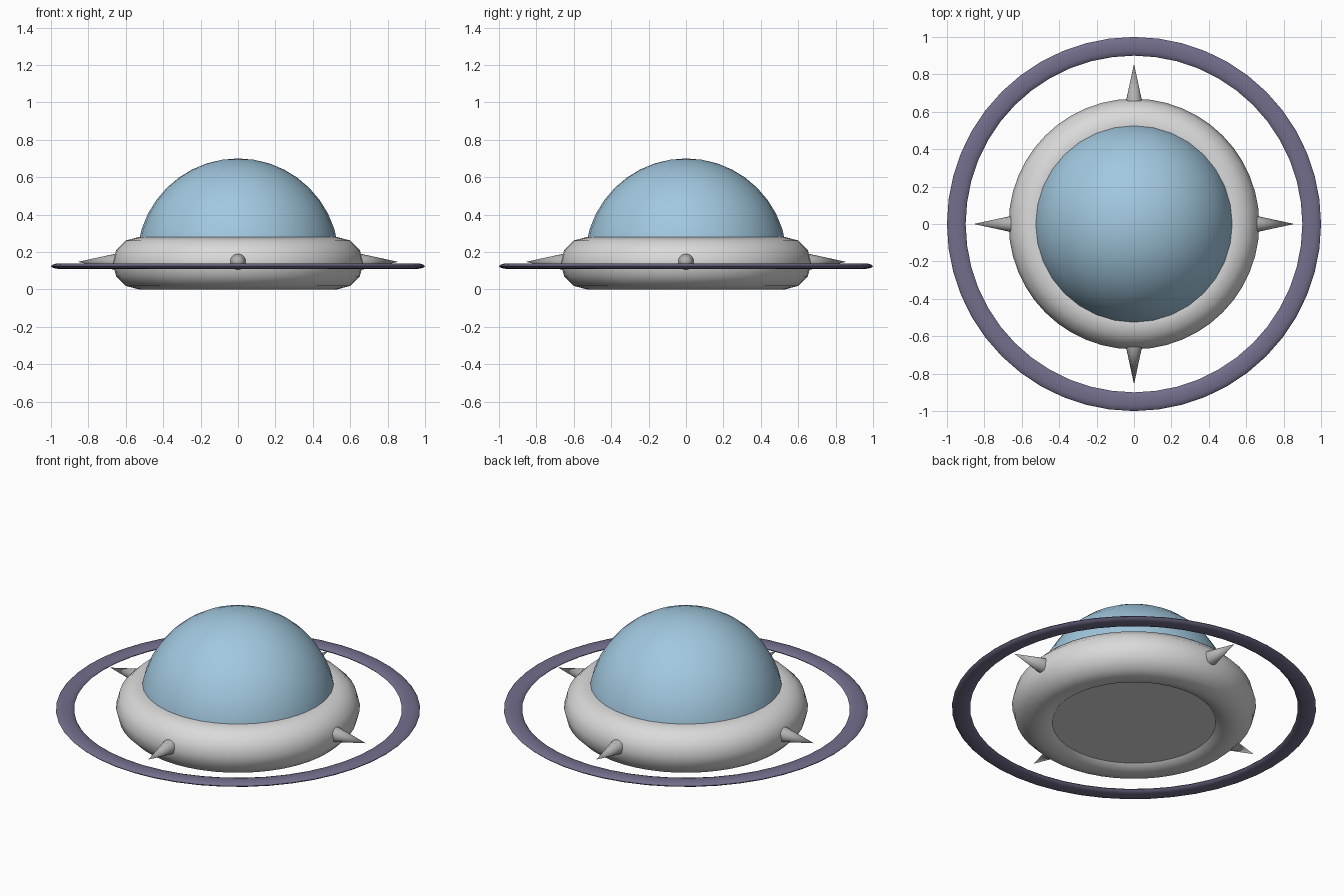
import bpy, math

if "Cube" in bpy.data.objects:
    bpy.data.objects.remove(bpy.data.objects["Cube"])


def material(name, rgb):
    m = bpy.data.materials.new(name)
    m.diffuse_color = (*rgb, 1)
    m.use_nodes = True
    m.node_tree.nodes["Principled BSDF"].inputs["Base Color"].default_value = m.diffuse_color
    return m


LIGHT = material("light_grey", (0.70, 0.70, 0.70))
STEEL = material("mid_grey", (0.45, 0.45, 0.45))
GLASS = material("pale_blue", (0.36, 0.58, 0.74))
PURPLE = material("dusky_purple", (0.17, 0.155, 0.26))


def lathe(name, profile, mat, steps=48, closed=False):
    """Revolve (radius, z) points about z; closed joins last to first."""
    verts, faces, rings = [], [], []
    for r, z in profile:
        if r < 1e-6:
            rings.append([len(verts)] * steps)
            verts.append((0, 0, z))
        else:
            rings.append(list(range(len(verts), len(verts) + steps)))
            verts += [(r * math.cos(2 * math.pi * i / steps),
                       r * math.sin(2 * math.pi * i / steps), z) for i in range(steps)]
    n = len(profile)
    for k in range(n if closed else n - 1):
        a, b = rings[k], rings[(k + 1) % n]
        for i in range(steps):
            j = (i + 1) % steps
            f = list(dict.fromkeys((a[i], a[j], b[j], b[i])))
            faces.append(f)
    me = bpy.data.meshes.new(name)
    me.from_pydata(verts, [], faces)
    me.materials.append(mat)
    ob = bpy.data.objects.new(name, me)
    bpy.context.collection.objects.link(ob)
    bpy.ops.object.select_all(action='DESELECT')
    ob.select_set(True)
    bpy.context.view_layer.objects.active = ob
    bpy.ops.object.shade_smooth_by_angle(angle=math.radians(40))
    return ob


def oval(r, z, a, b, n):
    """Cross-section for a torus, anticlockwise so faces point outward."""
    return [(r + a * math.cos(2 * math.pi * i / n),
             z + b * math.sin(2 * math.pi * i / n)) for i in range(n)]


# Tubular hull and the floor plate that closes it underneath
lathe("hull", oval(0.53, 0.14, 0.14, 0.14, 12), LIGHT, closed=True)
lathe("floor_plate", [(0, 0.03), (0.46, 0.03), (0.46, 0.2), (0, 0.2)], LIGHT)

# Glass dome
R, ZC, N = 0.54, 0.16, 10
lathe("dome", [(R * math.cos(math.pi / 2 * i / N), ZC + R * math.sin(math.pi / 2 * i / N))
               for i in range(N + 1)], GLASS, steps=32)

# Thin flat outer ring
lathe("outer_ring", oval(0.95, 0.124, 0.05, 0.015, 12), PURPLE, closed=True)

# Four spikes pointing outward
for i, side in enumerate(("right", "back", "left", "front")):
    spike = lathe(side + "_spike", [(0, 0), (0.043, 0), (0, 0.2)], STEEL, steps=16)
    a = i * math.pi / 2
    spike.rotation_euler = (0, math.pi / 2, a)
    spike.location = (0.657 * math.cos(a), 0.657 * math.sin(a), 0.147)
